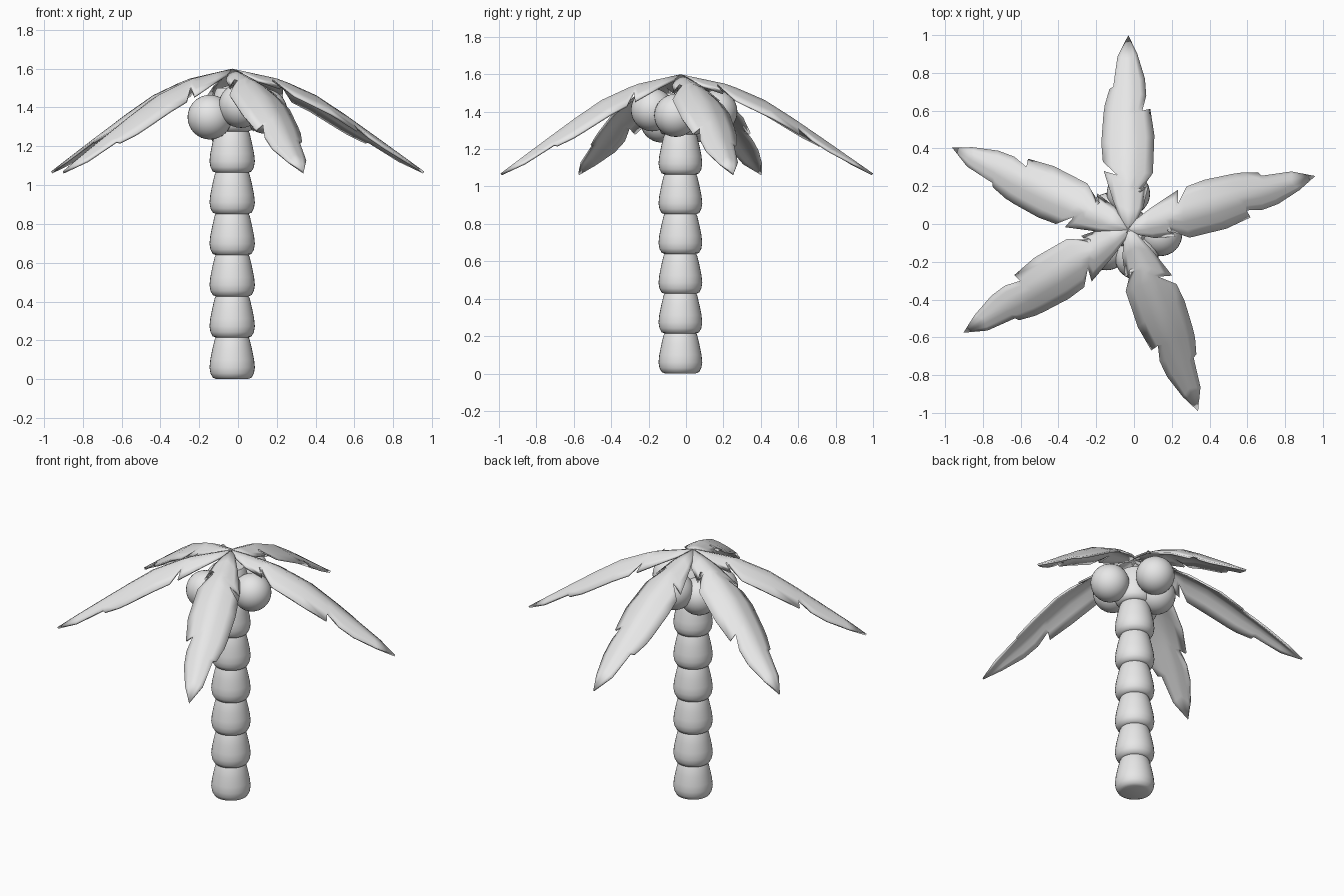
import bpy, bmesh, math

if "Cube" in bpy.data.objects:
    bpy.data.objects.remove(bpy.data.objects["Cube"])

CX, CY = -0.03, -0.03  # trunk axis

grey = bpy.data.materials.new("light_grey")
grey.diffuse_color = (0.8, 0.8, 0.8, 1)
grey.use_nodes = True
grey.node_tree.nodes["Principled BSDF"].inputs["Base Color"].default_value = grey.diffuse_color


def finish(name, bm, angle=50):
    bmesh.ops.recalc_face_normals(bm, faces=bm.faces[:])
    mesh = bpy.data.meshes.new(name)
    bm.to_mesh(mesh)
    bm.free()
    mesh.materials.append(grey)
    ob = bpy.data.objects.new(name, mesh)
    bpy.context.collection.objects.link(ob)
    bpy.ops.object.select_all(action='DESELECT')
    bpy.context.view_layer.objects.active = ob
    ob.select_set(True)
    bpy.ops.object.shade_smooth_by_angle(angle=math.radians(angle))
    return ob


# Trunk: stacked tapered segments with rounded bottoms
PROFILE = [(0.08, 0.0), (0.1, 0.008), (0.112, 0.03), (0.117, 0.06),
           (0.113, 0.1), (0.102, 0.155), (0.09, 0.205), (0.08, 0.225)]
SIDES = 32


def trunk_segment(i):
    bm = bmesh.new()
    z0 = i * 0.2125
    rings = []
    for r, z in PROFILE:
        rings.append([bm.verts.new((CX + r * math.cos(2 * math.pi * k / SIDES),
                                    CY + r * math.sin(2 * math.pi * k / SIDES), z0 + z))
                      for k in range(SIDES)])
    for a, b in zip(rings, rings[1:]):
        for k in range(SIDES):
            n = (k + 1) % SIDES
            bm.faces.new((a[k], a[n], b[n], b[k]))
    bm.faces.new(rings[0][::-1])
    bm.faces.new(rings[-1])
    finish(f"trunk_segment_{i + 1}", bm)


for i in range(7):
    trunk_segment(i)

# Coconuts clustered under the crown
for i, pos in enumerate([(0.14, -0.055, 1.38), (-0.03, 0.16, 1.40), (-0.145, -0.13, 1.35),
                         (0.015, -0.18, 1.41), (-0.13, 0.05, 1.35)]):
    bm = bmesh.new()
    bmesh.ops.create_uvsphere(bm, u_segments=32, v_segments=16, radius=0.115)
    bmesh.ops.translate(bm, verts=bm.verts[:], vec=pos)
    finish(f"coconut_{i + 1}", bm)

# Fronds: notched outline (distance along, half width) on either side of a drooping spine
SPINE = [0, .1, .2, .24, .3, .45, .6, .64, .74, .78, .9, 1.03]
LEFT = [(0, .02), (.15, .08), (.31, .13), (.29, .06), (.36, .135), (.46, .143), (.61, .132),
        (.66, .125), (.745, .1), (.757, .08), (.915, .058), (1.03, 0)]
RIGHT = [(0, .02), (.12, .08), (.23, .105), (.2, .06), (.3, .13), (.5, .138), (.64, .116),
         (.63, .074), (.71, .095), (.8, .088), (.93, .048), (1.03, 0)]
DROOP = [(0, 1.6), (.26, 1.545), (.48, 1.45), (.75, 1.265), (1.03, 1.07)]


def spine_height(u):
    for (u0, z0), (u1, z1) in zip(DROOP, DROOP[1:]):
        if u <= u1 + 1e-6:
            return z0 + (z1 - z0) * (u - u0) / (u1 - u0)
    return DROOP[-1][1]


def frond(index, degrees):
    bm = bmesh.new()
    a = math.radians(degrees)
    c, s = math.cos(a), math.sin(a)
    rows = []
    for u, left, right in zip(SPINE, LEFT, RIGHT):
        row = []
        for t in (-1, -.67, -.33, 0, .33, .67, 1):
            edge_u, width = left if t < 0 else right
            pu = u + (edge_u - u) * abs(t)
            v = width * t
            z = spine_height(pu) - 0.07 * (abs(v) / 0.14) ** 1.3
            row.append(bm.verts.new((CX + pu * c + v * s, CY + pu * s - v * c, z)))
        rows.append(row)
    for p, q in zip(rows, rows[1:]):
        for k in range(6):
            bm.faces.new((p[k], p[k + 1], q[k + 1], q[k]))
    bmesh.ops.remove_doubles(bm, verts=bm.verts[:], dist=1e-4)
    ob = finish(f"frond_{index}", bm, 40)
    # make the upper side the outside, then thicken downwards
    if sum(f.normal.z for f in ob.data.polygons) < 0:
        ob.data.flip_normals()
    mod = ob.modifiers.new("thickness", 'SOLIDIFY')
    mod.thickness = 0.012
    mod.offset = -1


for i, degrees in enumerate((90, 16, -69, 212, 155)):
    frond(i + 1, degrees)
